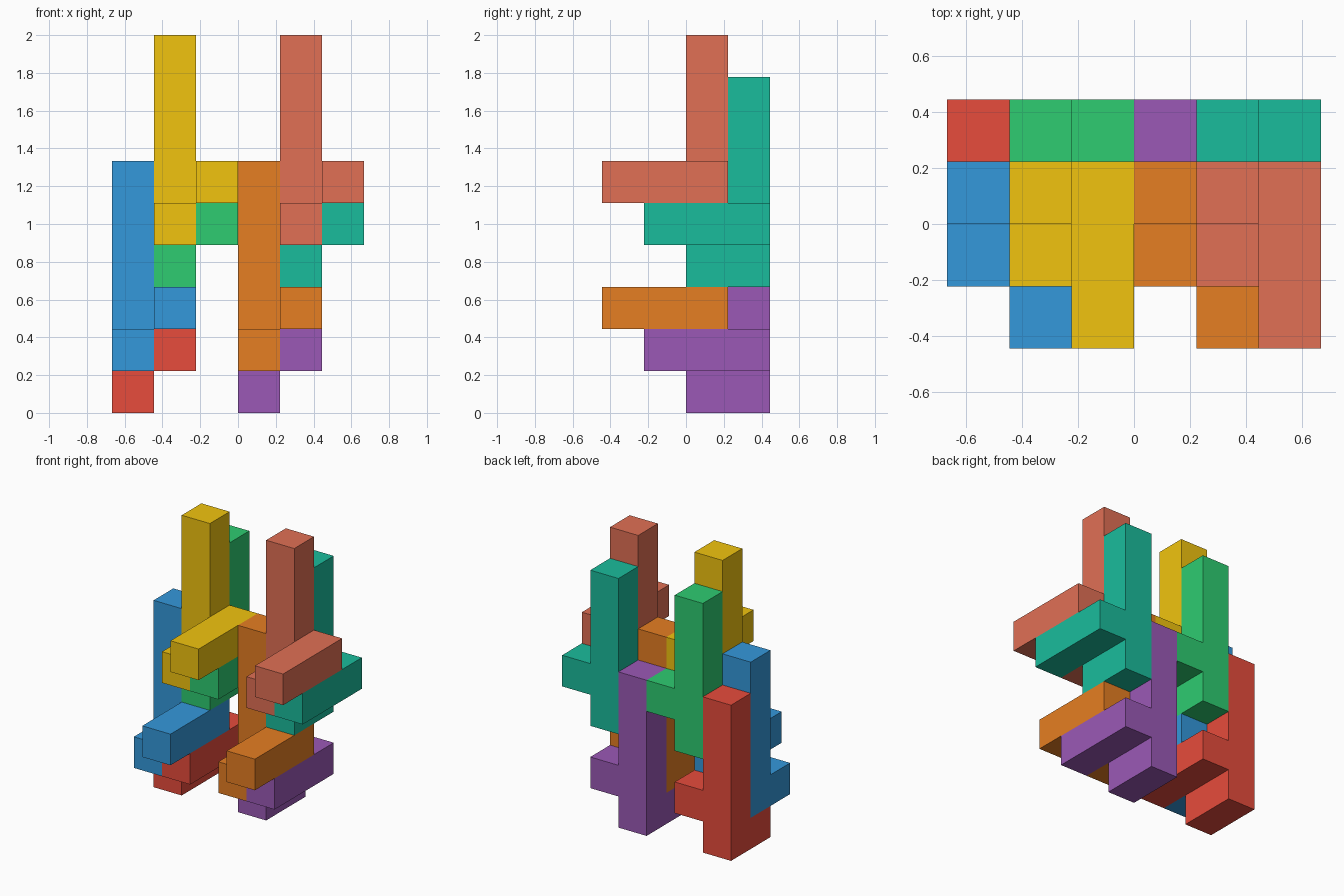
import bpy, bmesh
from mathutils import Color

if "Cube" in bpy.data.objects:
    bpy.data.objects.remove(bpy.data.objects["Cube"])

U = 2 / 9  # edge of one cube cell

# one puzzle piece: upright column, short foot to the front, long arm beside it
COLUMN = [(0, 0, z) for z in range(5)]
FOOT = [(0, -1, 0)]
ARM = [(1, -y, 1) for y in range(3)]
CELLS = set(COLUMN + FOOT + ARM)


def piece(name, offset, rgb):
    bm = bmesh.new()
    for cell in CELLS:
        for a in range(3):
            b, c = (a + 1) % 3, (a + 2) % 3
            for side in (0, 1):
                near = list(cell)
                near[a] += 2 * side - 1
                if tuple(near) in CELLS:
                    continue
                ring = [(0, 0), (1, 0), (1, 1), (0, 1)]
                verts = []
                for s, t in (ring if side else ring[::-1]):
                    p = [cell[k] + offset[k] for k in range(3)]
                    p[a] += side
                    p[b] += s
                    p[c] += t
                    verts.append(bm.verts.new([v * U for v in p]))
                bm.faces.new(verts)
    # weld cells and clear the seams on flat sides
    bmesh.ops.remove_doubles(bm, verts=bm.verts[:], dist=0.001)
    bmesh.ops.dissolve_limit(bm, angle_limit=0.02, verts=bm.verts[:], edges=bm.edges[:])
    mesh = bpy.data.meshes.new(name)
    bm.to_mesh(mesh)
    bm.free()
    mat = bpy.data.materials.new(name)
    col = Color([v / 255 for v in rgb]).from_srgb_to_scene_linear()
    mat.diffuse_color = (*col, 1)
    mat.use_nodes = True
    mat.node_tree.nodes["Principled BSDF"].inputs["Base Color"].default_value = mat.diffuse_color
    mesh.materials.append(mat)
    bpy.context.collection.objects.link(bpy.data.objects.new(name, mesh))


COLOURS = [
    ("red", (231, 76, 60)), ("blue", (52, 152, 219)),
    ("green", (46, 204, 113)), ("yellow", (241, 196, 15)),
    ("purple", (155, 89, 182)), ("orange", (230, 126, 34)),
    ("teal", (26, 188, 156)), ("coral", (225, 112, 85)),
]

# the same piece stacked on a lattice: two columns, two levels, back and front
for i, (name, rgb) in enumerate(COLOURS):
    column, level, front = i // 4, i // 2 % 2, i % 2
    piece(name + "_piece", (-3 + 3 * column + level, 1 - front, 3 * level + front), rgb)
